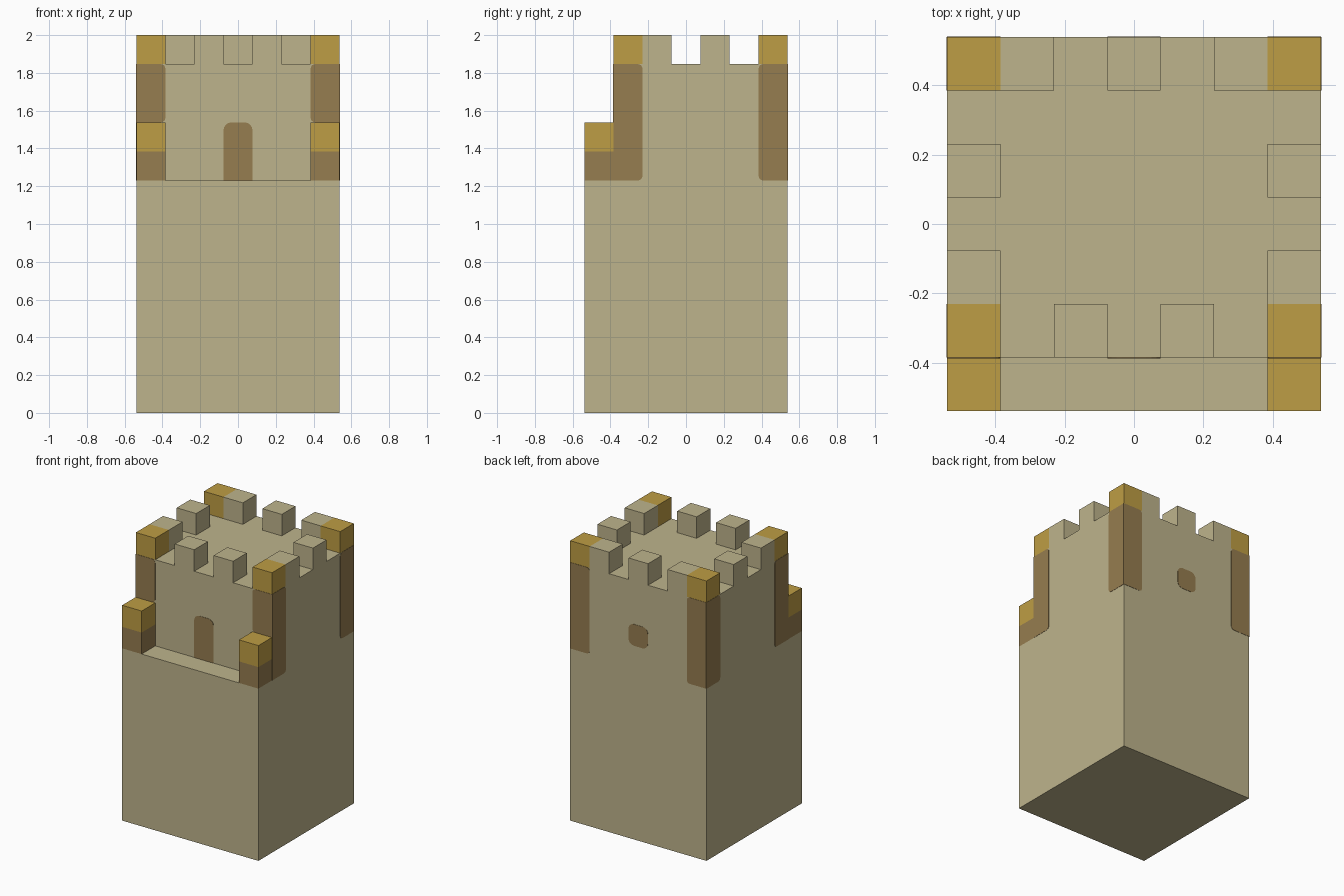
import bpy
import bmesh
from math import cos, sin, pi, radians
from mathutils import Matrix

U = 2 / 13          # one stone block
THICK = 0.002       # painted plate thickness

if "Cube" in bpy.data.objects:
    bpy.data.objects.remove(bpy.data.objects["Cube"], do_unlink=True)


def material(name, rgb):
    m = bpy.data.materials.new(name)
    m.use_nodes = True
    m.diffuse_color = (*rgb, 1)
    bsdf = next(n for n in m.node_tree.nodes if n.type == 'BSDF_PRINCIPLED')
    bsdf.inputs["Base Color"].default_value = (*rgb, 1)
    bsdf.inputs["Roughness"].default_value = 0.9
    return m


STONE = material("sand_stone", (0.515, 0.456, 0.262))
GOLD = material("gold", (0.515, 0.337, 0.058))
BROWN = material("brown", (0.305, 0.205, 0.080))


def finish(name, bm, mat):
    bmesh.ops.recalc_face_normals(bm, faces=bm.faces)
    me = bpy.data.meshes.new(name)
    bm.to_mesh(me)
    bm.free()
    me.materials.append(mat)
    ob = bpy.data.objects.new(name, me)
    bpy.context.collection.objects.link(ob)
    return ob


def add_box(bm, lo, hi):
    """Box between two corners given in blocks."""
    size = [(b - a) * U for a, b in zip(lo, hi)]
    mid = [(a + b) / 2 * U for a, b in zip(lo, hi)]
    bmesh.ops.create_cube(bm, size=1, matrix=Matrix.Translation(mid) @ Matrix.Diagonal((*size, 1)))


def box(name, lo, hi, mat):
    bm = bmesh.new()
    add_box(bm, lo, hi)
    return finish(name, bm, mat)


def prism(bm, points, direction):
    face = bm.faces.new([bm.verts.new(p) for p in points])
    out = bmesh.ops.extrude_face_region(bm, geom=[face])
    verts = [v for v in out["geom"] if isinstance(v, bmesh.types.BMVert)]
    bmesh.ops.translate(bm, verts=verts, vec=direction)


def plate(name, turn, dist, s, z, radii):
    """Thin painted panel on a wall; radii run bottom-left, bottom-right, top-right, top-left."""
    corners = [(s[0], z[0], 1, 1), (s[1], z[0], -1, 1), (s[1], z[1], -1, -1), (s[0], z[1], 1, -1)]
    points = []
    for i, ((cs, cz, ds, dz), r) in enumerate(zip(corners, radii)):
        if not r:
            points.append((cs * U, -dist * U, cz * U))
            continue
        for k in range(5):
            a = pi + (i + k / 4) * pi / 2
            points.append(((cs + r * (ds + cos(a))) * U, -dist * U, (cz + r * (dz + sin(a))) * U))
    bm = bmesh.new()
    prism(bm, points, (0, -THICK, 0))
    bmesh.ops.rotate(bm, verts=bm.verts, matrix=Matrix.Rotation(radians(turn), 3, 'Z'))
    return finish(name, bm, BROWN)


# Tower body: stepped side outline with a low front balcony
outline = [(-3.5, 0), (3.5, 0), (3.5, 12), (-2.5, 12), (-2.5, 8), (-3.5, 8)]
bm = bmesh.new()
prism(bm, [(-3.5 * U, y * U, z * U) for y, z in outline], (7 * U, 0, 0))
body = finish("tower_body", bm, STONE)

# Stone merlons, joined into the body
bm = bmesh.new()
add_box(bm, (-0.5, 2.5, 11.5), (0.5, 3.5, 13))
for side in (-1, 1):
    for x, y in ((1, -2), (2, 3), (3, -1), (3, 1)):
        cx = side * x
        add_box(bm, (cx - 0.5, y - 0.5, 11.5), (cx + 0.5, y + 0.5, 13))
merlons = finish("merlons", bm, STONE)
mod = body.modifiers.new("join_merlons", 'BOOLEAN')
mod.operation = 'UNION'
mod.solver = 'EXACT'
mod.object = merlons
bpy.context.view_layer.objects.active = body
bpy.ops.object.modifier_apply(modifier=mod.name)
bpy.data.objects.remove(merlons, do_unlink=True)

# Gold corner caps and balcony posts
for side, label in ((-1, "right"), (1, "left")):
    x0, x1 = sorted((side * 2.5, side * 3.5))
    box(f"front_cap_{label}", (x0, -2.5, 12), (x1, -1.5, 13), GOLD)
    box(f"back_cap_{label}", (x0, 2.5, 12), (x1, 3.5, 13), GOLD)
    box(f"post_base_{label}", (x0, -3.5, 8), (x1, -2.5, 9), BROWN)
    box(f"post_cap_{label}", (x0, -3.5, 9), (x1, -2.5, 10), GOLD)


# Brown corner strips, rounded on the edge facing the wall centre
def strip(name, turn, dist, s0, z0):
    r = 0.15
    radii = (r, 0, 0, r) if s0 > 0 else (0, r, r, 0)
    plate(name, turn, dist, (s0, s0 + 1), (z0, 12), radii)


for label, s0 in (("right", -3.5), ("left", 2.5)):
    strip(f"front_strip_{label}", 0, 2.5, s0, 10)
    strip(f"back_strip_{label}", 180, 3.5, -s0 - 1, 8)
for label, turn, front, back in (("left", 90, -2.5, 2.5), ("right", -90, 1.5, -3.5)):
    strip(f"side_front_strip_{label}", turn, 3.5, front, 8)
    strip(f"side_back_strip_{label}", turn, 3.5, back, 8)

# Door and back window
plate("door", 0, 2.5, (-0.5, 0.5), (8, 10), (0, 0, 0.28, 0.28))
plate("back_window", 180, 3.5, (-0.5, 0.5), (9, 10), (0.28,) * 4)
